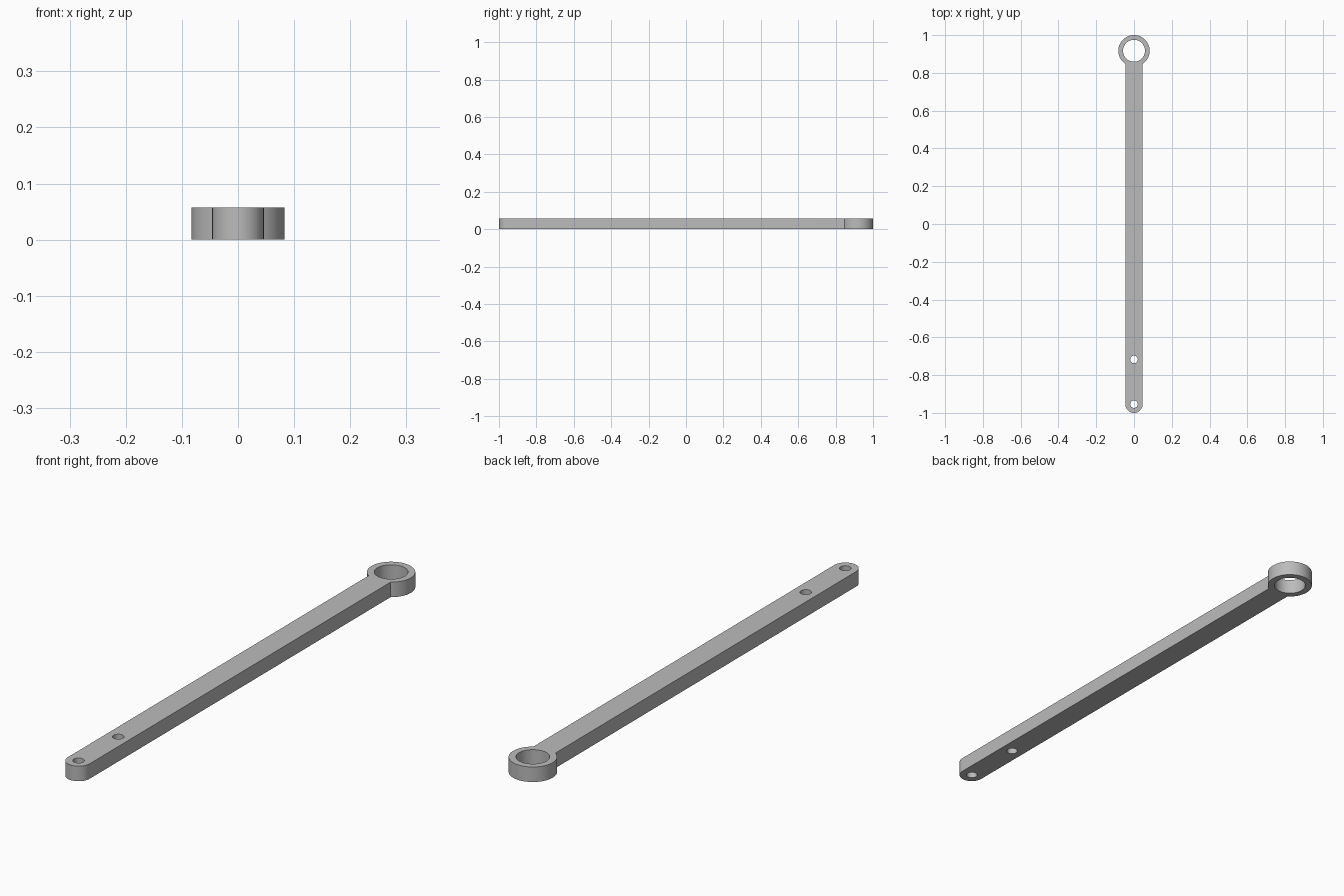
import bpy, bmesh
from math import sin, cos, pi, asin

cube = bpy.data.objects.get("Cube")
if cube:
    bpy.data.objects.remove(cube, do_unlink=True)

HEIGHT = 0.057
RING_R, BORE_R = 0.083, 0.058
BAR_R, PIN_R = 0.046, 0.02
RING_Y, TIP_Y, PIN_Y = 1 - RING_R, -1 + BAR_R, -0.717


def arc(y, r, start, end, n):
    return [(r * cos(start + (end - start) * i / n),
             y + r * sin(start + (end - start) * i / n)) for i in range(n + 1)]


def circle(y, r, n):
    return arc(y, r, 0, 2 * pi, n)[:-1]


# Plan profile: ring arc running into the rounded bar tip, plus three holes
neck = asin(BAR_R / RING_R)
outline = arc(RING_Y, RING_R, -pi / 2 + neck, 3 * pi / 2 - neck, 64)
outline += arc(TIP_Y, BAR_R, pi, 2 * pi, 32)
loops = [outline, circle(RING_Y, BORE_R, 64),
         circle(PIN_Y, PIN_R, 32), circle(TIP_Y, PIN_R, 32)]

# Fill the profile and extrude it to full thickness
bm = bmesh.new()
edges = []
for loop in loops:
    verts = [bm.verts.new((x, y, 0)) for x, y in loop]
    edges += [bm.edges.new((v, verts[i - 1])) for i, v in enumerate(verts)]
bmesh.ops.triangle_fill(bm, edges=edges, use_beauty=True, normal=(0, 0, 1))
bmesh.ops.dissolve_limit(bm, angle_limit=0.01, verts=[], edges=bm.edges[:])
top = bmesh.ops.extrude_face_region(bm, geom=bm.faces[:], use_keep_orig=True)
bmesh.ops.translate(bm, vec=(0, 0, HEIGHT),
                    verts=[g for g in top["geom"] if isinstance(g, bmesh.types.BMVert)])
bmesh.ops.recalc_face_normals(bm, faces=bm.faces[:])
mesh = bpy.data.meshes.new("ring_ended_bar")
bm.to_mesh(mesh)
bm.free()

bar = bpy.data.objects.new("ring_ended_bar", mesh)
bpy.context.collection.objects.link(bar)

# Plain grey finish
grey = bpy.data.materials.new("plain_grey")
grey.use_nodes = True
colour = (0.5, 0.5, 0.5, 1)
grey.diffuse_color = colour
grey.node_tree.nodes["Principled BSDF"].inputs["Base Color"].default_value = colour
mesh.materials.append(grey)

# Smooth curved walls, crisp rims
bpy.ops.object.select_all(action="DESELECT")
bar.select_set(True)
bpy.context.view_layer.objects.active = bar
bpy.ops.object.shade_smooth_by_angle(angle=pi / 6)
